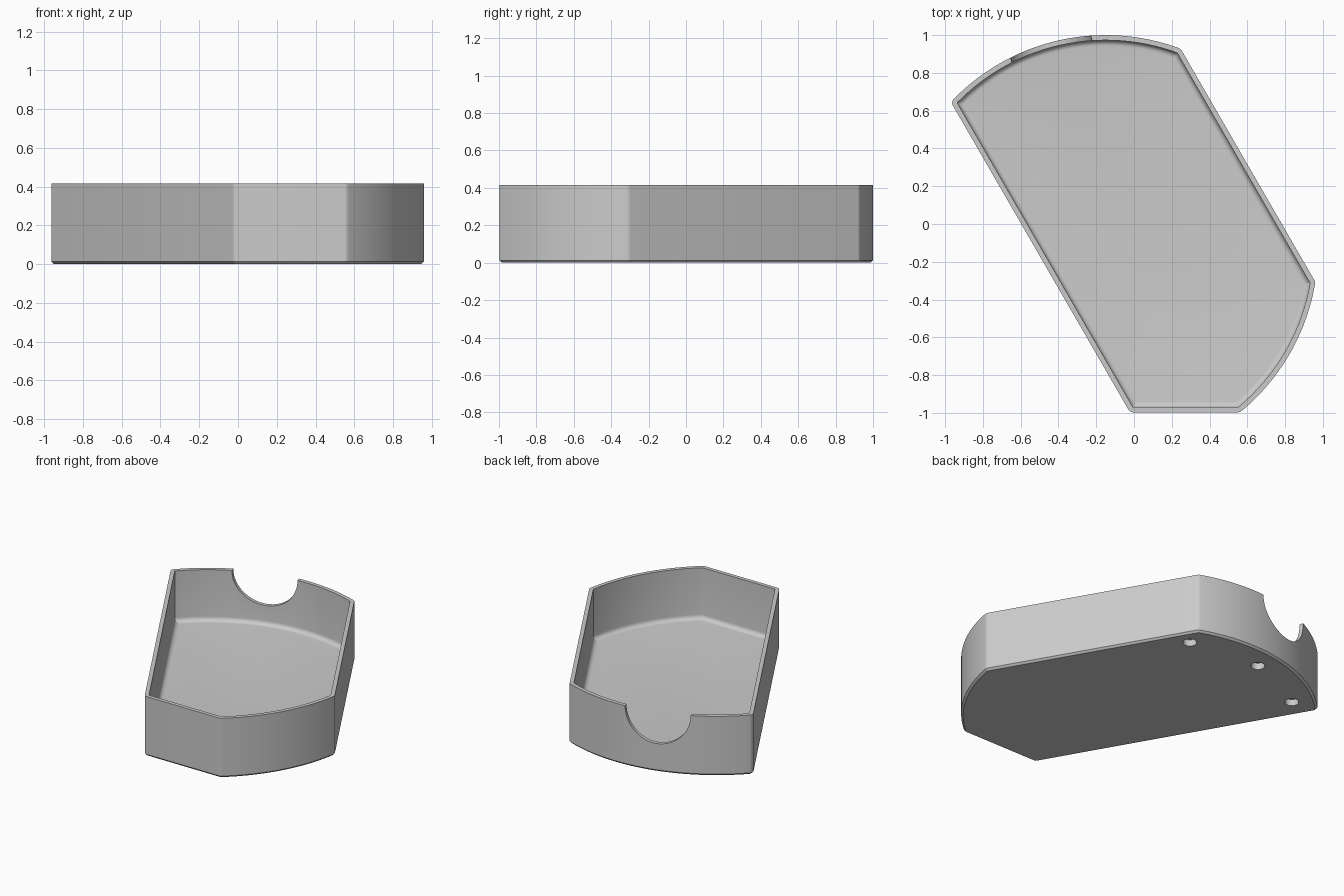
import bpy, bmesh
from math import sin, cos, pi, radians, atan2, sqrt, hypot
from mathutils import Vector

cube = bpy.data.objects.get("Cube")
if cube:
    bpy.data.objects.remove(cube, do_unlink=True)

HEIGHT, WALL, FLOOR, FILLET, CHAMFER = 0.415, 0.027, 0.06, 0.03, 0.013
CENTRE, RADIUS, CORNER = Vector((-0.15, -0.125)), 1.125, 0.03
SLANT = Vector((cos(radians(30)), sin(radians(30))))
# Straight sides as (outward normal, distance from origin)
RIGHT, LEFT, FRONT = (SLANT, 0.678), (-SLANT, 0.517), (Vector((0, -1)), 0.997)

grey = bpy.data.materials.new("light grey")
grey.use_nodes = True
colour = (0.6, 0.6, 0.6, 1)
grey.diffuse_color = colour
grey.node_tree.nodes["Principled BSDF"].inputs["Base Color"].default_value = colour


def meet_circle(side, inset, sign):
    """Where a side crosses the big circle, on one end of the side."""
    n, d = side
    gap = d - inset - n.dot(CENTRE)
    along = Vector((-n.y, n.x)) * sqrt((RADIUS - inset) ** 2 - gap ** 2)
    return CENTRE + n * gap + along * sign


def outline(inset):
    """Outline of the tray with rounded corners, counter-clockwise."""
    rnd = max(CORNER - inset, 0.006)
    core = inset + rnd
    c, b = meet_circle(RIGHT, core, -1), meet_circle(RIGHT, core, 1)
    a, d = meet_circle(LEFT, core, -1), meet_circle(FRONT, core, 1)
    y = -(FRONT[1] - core)
    e = Vector(((-(LEFT[1] - core) - SLANT.y * y) / SLANT.x, y))
    pts = []

    def angle(v):
        return atan2(v.y, v.x)

    def corner(p, a0, a1):
        sweep = (a1 - a0) % (2 * pi)
        for i in range(7):
            t = a0 + sweep * i / 6
            pts.append(p + Vector((cos(t), sin(t))) * rnd)

    def arc(p, q):
        a0 = angle(p - CENTRE)
        sweep = (angle(q - CENTRE) - a0) % (2 * pi)
        for i in range(1, 40):
            t = a0 + sweep * i / 40
            pts.append(CENTRE + Vector((cos(t), sin(t))) * (RADIUS - inset))

    corner(c, angle(c - CENTRE), angle(SLANT))
    corner(b, angle(SLANT), angle(b - CENTRE))
    arc(b, a)
    corner(a, angle(a - CENTRE), angle(-SLANT))
    corner(e, angle(-SLANT), angle(FRONT[0]))
    corner(d, angle(FRONT[0]), angle(d - CENTRE))
    arc(d, c)
    return pts


def make_object(name, bm):
    bmesh.ops.recalc_face_normals(bm, faces=bm.faces[:])
    me = bpy.data.meshes.new(name)
    bm.to_mesh(me)
    bm.free()
    me.materials.append(grey)
    ob = bpy.data.objects.new(name, me)
    bpy.context.collection.objects.link(ob)
    return ob


# Tray shell: outside wall, rim, inside wall, rounded floor edge
profile = [(CHAMFER, 0), (0, CHAMFER), (0, HEIGHT), (WALL, HEIGHT)]
for i in range(7):
    t = i / 6 * pi / 2
    profile.append((WALL + FILLET * (1 - cos(t)), FLOOR + FILLET * (1 - sin(t))))
bm = bmesh.new()
rings = [[bm.verts.new((p.x, p.y, z)) for p in outline(inset)] for inset, z in profile]
for low, high in zip(rings, rings[1:]):
    for i in range(len(low)):
        j = (i + 1) % len(low)
        bm.faces.new((low[i], low[j], high[j], high[i]))
bm.faces.new(rings[0][::-1])
bm.faces.new(rings[-1])
tray = make_object("tray", bm)


def cut(name, radius, depth, location, direction, segments):
    bm = bmesh.new()
    bmesh.ops.create_cone(bm, cap_ends=True, segments=segments,
                          radius1=radius, radius2=radius, depth=depth)
    cutter = make_object(name, bm)
    cutter.location = location
    cutter.rotation_euler = Vector(direction).to_track_quat("Z", "Y").to_euler()
    cutter.hide_render = True
    cutter.hide_viewport = True
    mod = tray.modifiers.new(name, "BOOLEAN")
    mod.operation, mod.solver, mod.object = "DIFFERENCE", "EXACT", cutter


def polar(deg, r):
    return CENTRE + Vector((cos(radians(deg)), sin(radians(deg)))) * r


# Half-round notch in the back wall
spot = polar(105.3, RADIUS - 0.03)
out = (spot - CENTRE).normalized()
cut("notch_cutter", 0.22, 0.3, (spot.x, spot.y, HEIGHT), (out.x, out.y, 0), 64)

# Blind round sockets under the floor
for i, deg in enumerate((69, 100, 130)):
    p = polar(deg, 0.975)
    cut(f"socket_cutter_{i + 1}", 0.044, 0.09, (p.x, p.y, 0), (0, 0, 1), 32)

# Apply the cuts, then smooth the curved walls
bpy.context.view_layer.update()
graph = bpy.context.evaluated_depsgraph_get()
mesh = bpy.data.meshes.new_from_object(tray.evaluated_get(graph))
tray.modifiers.clear()
tray.data = mesh
for ob in [o for o in bpy.data.objects if "_cutter" in o.name]:
    bpy.data.objects.remove(ob, do_unlink=True)
bpy.ops.object.select_all(action="DESELECT")
tray.select_set(True)
bpy.context.view_layer.objects.active = tray
bpy.ops.object.shade_smooth_by_angle(angle=radians(30))
